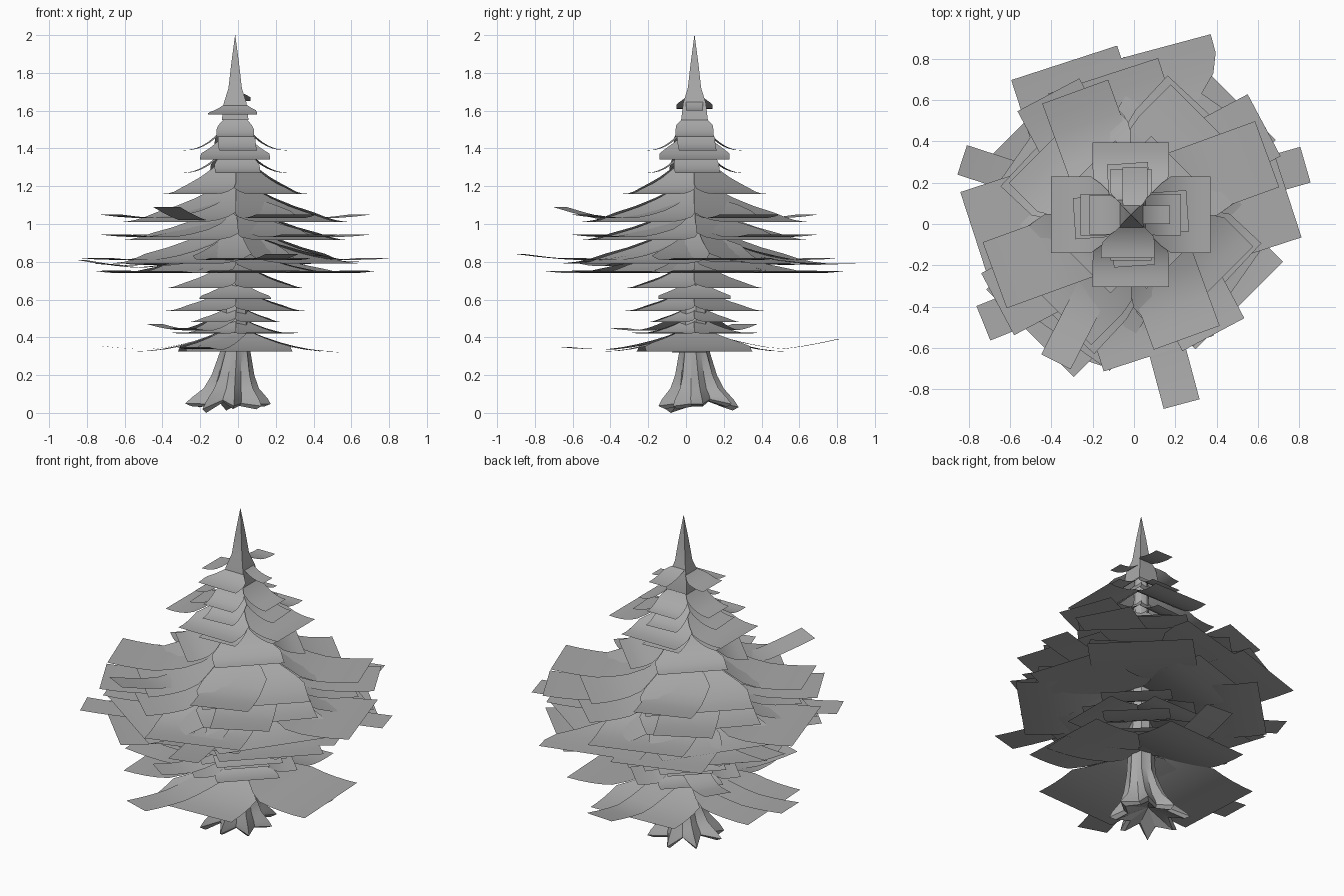
import bpy, bmesh, math, random
from mathutils import Vector

random.seed(4)
cube = bpy.data.objects.get("Cube")
if cube:
    bpy.data.objects.remove(cube)

grey = bpy.data.materials.new("plain_grey")
grey.use_nodes = True
grey.diffuse_color = (0.4, 0.4, 0.4, 1)
grey.node_tree.nodes["Principled BSDF"].inputs["Base Color"].default_value = (0.4, 0.4, 0.4, 1)

AXIS_X, AXIS_Y = -0.015, 0.045


def finish(name, bm, angle):
    mesh = bpy.data.meshes.new(name)
    bm.to_mesh(mesh)
    bm.free()
    mesh.materials.append(grey)
    obj = bpy.data.objects.new(name, mesh)
    bpy.context.collection.objects.link(obj)
    bpy.ops.object.select_all(action='DESELECT')
    obj.select_set(True)
    bpy.context.view_layer.objects.active = obj
    bpy.ops.object.shade_smooth_by_angle(angle=math.radians(angle))


def add_card(bm, yaw, length, width, low, drop, lift, side=0.0):
    """Curved card hanging outward, mitred near the trunk, curling up at its tip."""
    a = math.radians(yaw)
    out = Vector((math.cos(a), math.sin(a), 0))
    across = Vector((-math.sin(a), math.cos(a), 0))
    steps, rows = 8, []
    for i in range(steps + 1):
        t = i / steps
        limit = length * t + 0.005
        z = low + drop * (1 - t) ** 2.2 + lift * max(0, t - 0.6) / 0.4
        mid = Vector((AXIS_X, AXIS_Y, z)) + out * length * t
        edges = [max(-limit, min(limit, side + s * width / 2)) for s in (-1, 1)]
        rows.append([bm.verts.new(mid + across * e) for e in edges])
    for r, q in zip(rows, rows[1:]):
        bm.faces.new((r[0], q[0], q[1], r[1]))


def tier(name, low, yaw, length, width, drop, lift, side):
    """Four cards at right angles, the sideways pair slightly longer."""
    bm = bmesh.new()
    for k in range(4):
        add_card(bm, yaw + 90 * k, length * (0.96 if k % 2 else 1.06), width,
                 low, drop, lift, side)
    finish(name, bm, 40)


# Foliage tiers: height, yaw, length, width, drop, tip lift, side shift
tiers = [
    (0.32, 3, 0.57, 0.56, 0.15, 0.005, 0),
    (0.41, 45, 0.28, 0.36, 0.11, 0.015, 0),
    (0.48, 45, 0.23, 0.26, 0.10, 0, 0),
    (0.54, 45, 0.33, 0.38, 0.14, 0, 0),
    (0.595, 0, 0.36, 0.38, 0.12, 0.01, 0),
    (0.66, 45, 0.33, 0.40, 0.16, 0, 0),
    (0.72, 18, 0.62, 0.50, 0.16, 0.035, -0.08),
    (0.72, 45, 0.71, 0.60, 0.18, 0.03, 0.06),
    (0.79, 18, 0.71, 0.56, 0.19, 0.03, -0.08),
    (0.79, 55, 0.64, 0.70, 0.24, 0.0, 0),
    (0.905, 47, 0.58, 0.66, 0.22, 0.01, 0),
    (0.91, 28, 0.73, 0.34, 0.17, 0.035, 0.08),
    (1.01, 45, 0.55, 0.62, 0.24, 0.0, 0),
    (1.01, 20, 0.68, 0.34, 0.17, 0.04, 0.05),
    (1.16, 45, 0.32, 0.40, 0.25, 0, 0),
    (1.27, 4, 0.27, 0.24, 0.20, 0, 0),
    (1.33, 0, 0.365, 0.37, 0.20, 0.012, 0),
    (1.39, 4, 0.26, 0.20, 0.20, 0, 0),
    (1.46, 0, 0.23, 0.20, 0.18, 0, 0),
]
for n, row in enumerate(tiers, 1):
    tier(f"foliage_tier_{n}", *row)

# Small crown cards
bm = bmesh.new()
add_card(bm, -90, 0.21, 0.26, 1.58, 0.10, 0, -0.015)
add_card(bm, 90, 0.23, 0.12, 1.65, 0.06, 0, -0.02)
add_card(bm, 0, 0.19, 0.09, 1.60, 0.10, 0)
add_card(bm, 180, 0.20, 0.19, 1.61, 0.10, 0)
finish("crown_cards", bm, 40)

# Long stray branches: yaw, length, width, height, tip lift, side shift
strays = [
    (16, 0.88, 0.18, 0.79, 0.01, 0), (-75, 0.95, 0.18, 0.79, 0.05, 0),
    (162, 0.86, 0.15, 0.75, 0.06, 0), (108, 0.80, 0.54, 0.77, 0.02, 0.08),
    (105, 0.745, 0.60, 0.78, 0.01, -0.30), (202, 0.86, 0.18, 0.76, 0.03, 0.22),
    (243, 0.80, 0.16, 1.00, 0.09, 0),
    (182, 0.72, 0.18, 0.32, 0.035, 0), (252, 0.74, 0.18, 0.32, 0.03, 0),
    (86, 0.76, 0.18, 0.32, 0.07, 0), (357, 0.60, 0.18, 0.32, 0.0, 0),
    (148, 0.50, 0.16, 0.42, 0.05, 0), (235, 0.50, 0.16, 0.42, 0.03, 0),
]
bm = bmesh.new()
for yaw, length, width, low, lift, side in strays:
    add_card(bm, yaw, length, width, low, 0.13, lift, side)
finish("stray_branches", bm, 40)


def loft(bm, rings):
    for lower, upper in zip(rings, rings[1:]):
        n = len(lower)
        for i in range(n):
            j = (i + 1) % n
            bm.faces.new((lower[i], lower[j], upper[j], upper[i]))


# Trunk with flared root lobes: height, ridge radius, valley radius
bm = bmesh.new()
sides, rings = 16, []
reach = [random.uniform(0.88, 1.05) for _ in range(sides)]
foot = [random.uniform(0.0, 0.04) + 0.03 * (i % 2) for i in range(sides)]
foot[10] = 0
for z, ridge, valley in [(0, 0.2, 0.12), (0.02, 0.235, 0.14), (0.06, 0.21, 0.135),
                         (0.13, 0.15, 0.108), (0.2, 0.115, 0.09), (0.32, 0.082, 0.07),
                         (0.6, 0.068, 0.062), (1.2, 0.05, 0.048), (1.66, 0.035, 0.035)]:
    flare = max(0, 1 - z / 0.3)
    ring = []
    for i in range(sides):
        a = math.tau * (i + 0.25) / sides
        r = (valley if i % 2 else ridge) * (1 + (reach[i] - 1) * flare)
        dz = foot[i] * max(0, 1 - z / 0.12)
        ring.append(bm.verts.new((AXIS_X - 0.03 * flare + r * math.cos(a),
                                  AXIS_Y + 0.025 * flare + r * math.sin(a), z + dz)))
    rings.append(ring)
hub = bm.verts.new((AXIS_X - 0.03, AXIS_Y + 0.025, 0.1))
for i in range(sides):
    bm.faces.new((rings[0][(i + 1) % sides], rings[0][i], hub))
loft(bm, rings)
finish("trunk", bm, 25)

# Four-sided pointed top
bm = bmesh.new()
rings = []
for z, r in [(1.55, 0.1), (1.64, 0.085), (1.72, 0.05), (1.85, 0.029), (2.0, 0.001)]:
    rings.append([bm.verts.new((AXIS_X + r * math.cos(a), AXIS_Y + r * math.sin(a), z))
                  for a in [math.pi / 4 + k * math.pi / 2 for k in range(4)]])
loft(bm, rings)
finish("spire", bm, 30)
